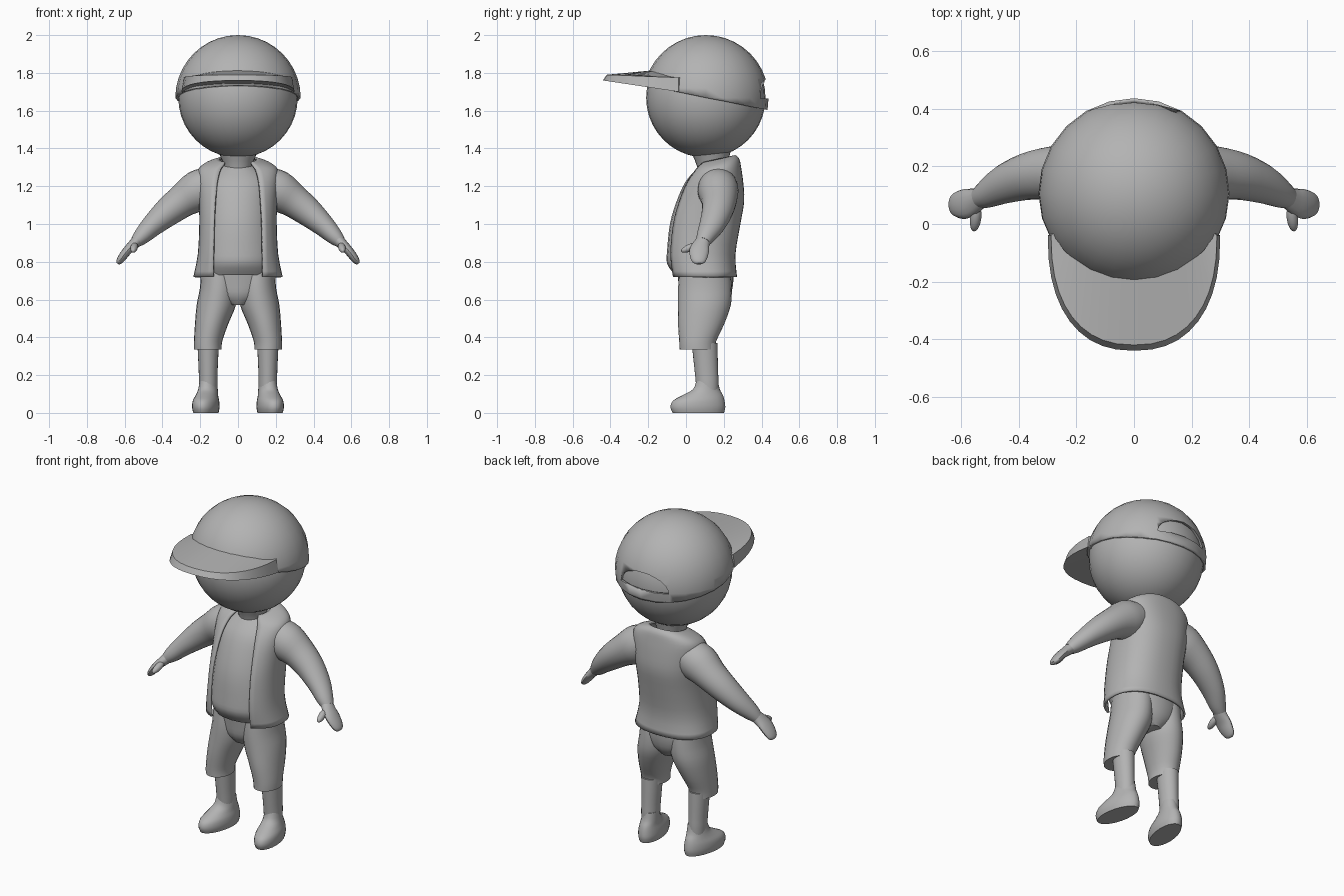
import bpy, bmesh, math
from mathutils import Vector

cube = bpy.data.objects.get("Cube")
if cube:
    bpy.data.objects.remove(cube, do_unlink=True)

grey = bpy.data.materials.new("plain grey")
grey.use_nodes = True
colour = (0.45, 0.45, 0.45, 1)
grey.diffuse_color = colour
grey.node_tree.nodes["Principled BSDF"].inputs["Base Color"].default_value = colour


def finish(name, bm, angle=40):
    """Turn a bmesh into a smooth, grey object."""
    bmesh.ops.recalc_face_normals(bm, faces=bm.faces)
    mesh = bpy.data.meshes.new(name)
    bm.to_mesh(mesh)
    bm.free()
    mesh.materials.append(grey)
    ob = bpy.data.objects.new(name, mesh)
    bpy.context.collection.objects.link(ob)
    bpy.ops.object.select_all(action='DESELECT')
    ob.select_set(True)
    bpy.context.view_layer.objects.active = ob
    bpy.ops.object.shade_smooth_by_angle(angle=math.radians(angle))
    return ob


def smooth_rows(rows, steps=3):
    """Pass a smooth spline through the given rows of numbers."""
    pts = [rows[0]] + list(rows) + [rows[-1]]
    out = []
    for a, b, c, d in zip(pts, pts[1:], pts[2:], pts[3:]):
        for i in range(steps):
            t = i / steps
            out.append([q + t / 2 * (r - p + t * (2 * p - 5 * q + 4 * r - s + t * (3 * (q - r) + s - p)))
                        for p, q, r, s in zip(a, b, c, d)])
    return out + [list(rows[-1])]


def loft(name, rows, side=1, along=False, gap=False, power=1.0, warp=None, n=24):
    """Skin elliptical rings: x, y, z, two radii, then tilt or half gap width."""
    bm = bmesh.new()
    rows = smooth_rows(rows)
    rings = []
    for i, row in enumerate(rows):
        centre = Vector(row[:3])
        u, v = Vector((1, 0, 0)), Vector((0, 1, 0))
        if along:
            t = (Vector(rows[min(i + 1, len(rows) - 1)][:3]) - Vector(rows[max(i - 1, 0)][:3])).normalized()
            u = (v - t * v.dot(t)).normalized()
            v = t.cross(u)
        start = math.asin(min(1, row[6] / row[3])) if gap else 0
        ring = []
        for j in range(n + gap):
            a = -math.pi / 2 + start + (2 * math.pi - 2 * start) * j / n
            c, s = math.cos(a), math.sin(a)
            c, s = (math.copysign(abs(k) ** power, k) for k in (c, s))
            p = centre + u * c * row[3] + v * s * row[4]
            if len(row) > 5:
                p.z += row[5] * s
            if warp:
                p = warp(p)
            ring.append(bm.verts.new((p.x * side, p.y, p.z)))
        rings.append(ring)
    for r, q in zip(rings, rings[1:]):
        for j in range(n):
            k = (j + 1) % len(r)
            bm.faces.new((r[j], r[k], q[k], q[j]))
    if not gap:
        bm.faces.new(rings[0])
        bm.faces.new(rings[-1])
    return finish(name, bm)


def span(z, w, front, back, *extra):
    """Ring row from a half width and front and back depth."""
    return (0, (front + back) / 2, z, w, (back - front) / 2, *extra)


def apply(ob, kind, **settings):
    mod = ob.modifiers.new(kind.title(), kind)
    for key, value in settings.items():
        setattr(mod, key, value)
    bpy.context.view_layer.objects.active = ob
    bpy.ops.object.modifier_apply(modifier=mod.name)


# Head and neck
HEAD = Vector((0, 0.105, 1.668))
bm = bmesh.new()
bmesh.ops.create_uvsphere(bm, u_segments=32, v_segments=20, radius=0.316)
bmesh.ops.translate(bm, verts=bm.verts, vec=HEAD)
finish("head", bm)
loft("neck", [(0, .15, 1.22, .085, .08), (0, .14, 1.3, .075, .08), (0, .13, 1.4, .11, .11)])

# Cap dome, cut along a plane that drops towards the back
bm = bmesh.new()
bmesh.ops.create_uvsphere(bm, u_segments=24, v_segments=20, radius=0.332)
bmesh.ops.translate(bm, verts=bm.verts, vec=HEAD)
bmesh.ops.bisect_plane(bm, geom=bm.verts[:] + bm.edges[:] + bm.faces[:],
                       plane_co=(0, 0, 1.69), plane_no=(0, .2, 1), clear_inner=True)
cap = finish("cap_dome", bm)
apply(cap, 'SOLIDIFY', thickness=.014, offset=-1)

# Half-moon opening above the rear strap
bm = bmesh.new()
arc = [(.16 * math.cos(math.pi * i / 12), 1.665 + .1 * math.sin(math.pi * i / 12)) for i in range(13)]
base = bm.faces.new([bm.verts.new((x, .3, z)) for x, z in arc])
pushed = bmesh.ops.extrude_face_region(bm, geom=[base])["geom"]
bmesh.ops.translate(bm, verts=[g for g in pushed if isinstance(g, bmesh.types.BMVert)], vec=(0, .3, 0))
cutter = finish("opening_cutter", bm)
cutter.hide_render = True
apply(cap, 'BOOLEAN', object=cutter, operation='DIFFERENCE', solver='EXACT')
bpy.data.objects.remove(cutter, do_unlink=True)

# Arched visor: top sheet, sloping rim and underside
bm = bmesh.new()
loops = [[], [], [], []]
for i in range(21):
    a = math.pi * i / 20
    c, s = math.cos(a), math.sin(a)
    c, s = math.copysign(abs(c) ** .85, c), s ** .85
    x, y = .288 * c, -.04 - .38 * s
    crown = 1.815 - .04 * c * c
    loops[0].append((x * .93, -.02 - .14 * s, crown))
    loops[1].append((x, y, 1.775 + .015 * s))
    loops[2].append((x * 1.04, y - .02 * s, 1.70 + .06 * s))
    loops[3].append((x * .93, -.02 - .14 * s, 1.705 + .035 * s))
loops = [[bm.verts.new(p) for p in loop] for loop in loops]
for k in range(4):
    r, q = loops[k], loops[(k + 1) % 4]
    for j in range(20):
        bm.faces.new((r[j], r[j + 1], q[j + 1], q[j]))
for j in (0, 20):
    bm.faces.new([loop[j] for loop in loops])
finish("cap_visor", bm, 30)

# Shirt
loft("shirt", [span(.73, .19, -.06, .24), span(.79, .2, -.1, .25), span(.86, .2, -.1, .255),
               span(1.0, .19, -.085, .275), span(1.12, .185, -.05, .29), span(1.22, .18, -.005, .285),
               span(1.28, .13, .045, .27), span(1.31, .08, .075, .24)])

# Open sleeveless jacket
jacket = loft("jacket", [span(.72, .237, -.09, .27, 0, .12), span(.84, .213, -.112, .262, 0, .122),
                         span(1.0, .205, -.1, .288, 0, .12), span(1.12, .208, -.062, .308, 0, .112),
                         span(1.22, .215, -.012, .303, 0, .1), span(1.29, .21, .035, .292, .01, .085),
                         span(1.325, .165, .055, .282, .02, .075), span(1.345, .10, .075, .262, .02, .065)],
              gap=True, power=.85, n=32)
apply(jacket, 'SOLIDIFY', thickness=.012, offset=-1)

# Seat of the shorts
loft("shorts_seat", [span(.57, .06, .0, .2), span(.62, .15, -.03, .235),
                     span(.69, .195, -.04, .25), span(.77, .195, -.05, .25)])


def toe_out(p):
    return Vector((p.x - .14 * (p.y - .1), p.y, p.z))


# Limbs, built once for each side
for label, s in (("left", 1), ("right", -1)):
    loft(label + "_shorts_leg", [(.16, .06, .335, .073, .094), (.158, .062, .38, .075, .098),
                                 (.14, .08, .47, .088, .122), (.115, .097, .57, .104, .14),
                                 (.102, .1, .66, .1, .142), (.1, .1, .75, .095, .135)], s)
    loft(label + "_shin", [(.158, .115, .06, .045, .055), (.158, .112, .16, .049, .06),
                           (.158, .108, .22, .05, .062), (.158, .098, .37, .057, .068)], s)
    loft(label + "_shoe", [(.165, .065, 0, .064, .136), (.165, .063, .03, .07, .145),
                           (.165, .068, .065, .067, .136), (.163, .09, .095, .057, .105),
                           (.16, .108, .125, .051, .071), (.158, .112, .17, .046, .057)], s, warp=toe_out)
    loft(label + "_arm", [(.14, .17, 1.205, .1, .1), (.21, .17, 1.175, .108, .11),
                          (.29, .175, 1.125, .094, .09), (.37, .165, 1.065, .082, .077),
                          (.45, .138, .995, .068, .06), (.51, .105, .935, .05, .045),
                          (.54, .09, .905, .037, .032)], s, along=True)
    loft(label + "_hand", [(.525, .098, .92, .034, .032), (.555, .08, .89, .045, .028),
                           (.585, .07, .86, .052, .024), (.612, .068, .825, .046, .022),
                           (.63, .068, .8, .034, .016), (.637, .068, .79, .016, .008)], s, along=True, n=16)

    # Thumb as a stretched ball reaching forward
    bm = bmesh.new()
    bmesh.ops.create_uvsphere(bm, u_segments=12, v_segments=8, radius=1)
    axis = Vector((.012 * s, -.095, -.04))
    turn = Vector((0, 0, 1)).rotation_difference(axis)
    for v in bm.verts:
        v.co = turn @ Vector((v.co.x * .02, v.co.y * .02, v.co.z * .052)) + Vector((.55 * s, .022, .875))
    finish(label + "_thumb", bm)
